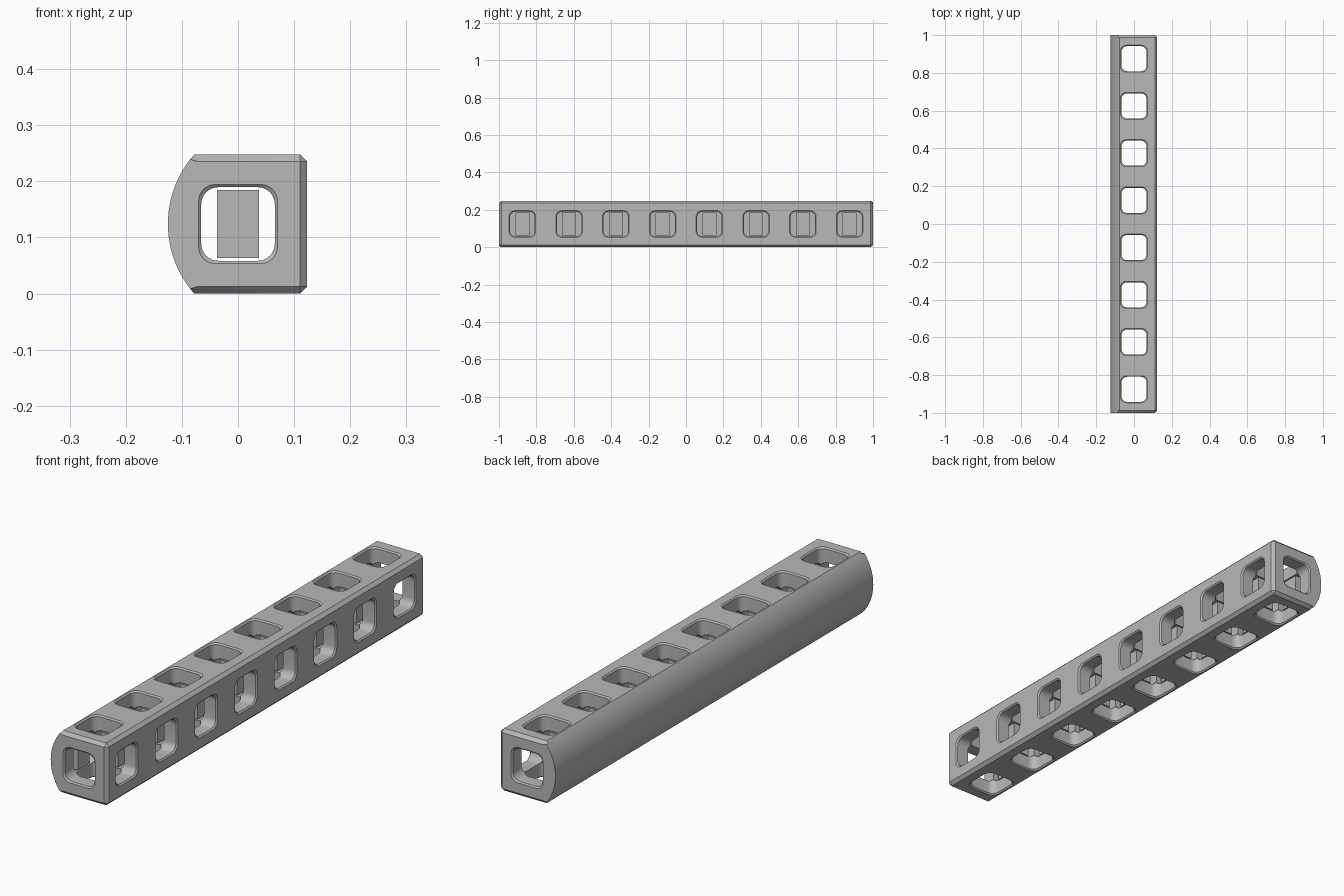
import bpy, bmesh, math
from mathutils import Vector

if "Cube" in bpy.data.objects:
    bpy.data.objects.remove(bpy.data.objects["Cube"])

H = 0.248            # beam height
MID = H / 2
CELLS = [-0.875 + 0.25 * i for i in range(8)]

grey = bpy.data.materials.new("mid_grey")
grey.diffuse_color = (0.48, 0.48, 0.48, 1)
grey.use_nodes = True
grey.node_tree.nodes["Principled BSDF"].inputs["Base Color"].default_value = grey.diffuse_color


def make_object(name, bm):
    bmesh.ops.recalc_face_normals(bm, faces=bm.faces)
    mesh = bpy.data.meshes.new(name)
    bm.to_mesh(mesh)
    bm.free()
    mesh.materials.append(grey)
    ob = bpy.data.objects.new(name, mesh)
    bpy.context.collection.objects.link(ob)
    return ob


def loft(bm, rings):
    """Skin a list of point rings and cap both ends."""
    loops = [[bm.verts.new(p) for p in ring] for ring in rings]
    n = len(loops[0])
    for a, b in zip(loops, loops[1:]):
        for i in range(n):
            bm.faces.new((a[i], a[(i + 1) % n], b[(i + 1) % n], b[i]))
    bm.faces.new(loops[0])
    bm.faces.new(loops[-1])


def rounded_square(half, r=0.03, steps=6):
    pts = []
    for q in range(4):
        cx, cy = [(1, 1), (-1, 1), (-1, -1), (1, -1)][q]
        for s in range(steps + 1):
            a = math.radians(90 * q + 90 * s / steps)
            pts.append((cx * (half - r) + r * math.cos(a),
                        cy * (half - r) + r * math.sin(a)))
    return pts


def tube(bm, axis, centre, stations):
    """Rounded square tube along an axis; stations are (position, half width)."""
    rings = []
    for t, half in stations:
        ring = []
        for u, v in rounded_square(half):
            p = [u, v]
            p.insert(axis, t)
            ring.append(Vector(p) + Vector(centre))
        rings.append(ring)
    loft(bm, rings)


def flared(lo, hi, half, flare_lo=True):
    """Stations with a small chamfer where the tube leaves the body."""
    d, e = 0.005, 0.003
    start = [(lo - e, half + d + e), (lo + d, half)] if flare_lo else [(lo, half)]
    return start + [(hi - d, half), (hi + e, half + d + e)]


# Beam body: flat on three sides, bowed on the left
radius = 0.187
cx = -0.125 + radius
span = math.asin(MID / radius)
profile = [(0.123, 0), (0.123, H)]
for i in range(25):
    a = span - 2 * span * i / 24
    profile.append((cx - radius * math.cos(a), MID + radius * math.sin(a)))
bm = bmesh.new()
loft(bm, [[(x, y, z) for x, z in profile] for y in (-1, 1)])

# Chamfered ends and right-hand long edges
edges = []
for e in bm.edges:
    a, b = (v.co for v in e.verts)
    if abs(a.y - b.y) < 1e-4 or (a.x > 0.12 and b.x > 0.12):
        edges.append(e)
bmesh.ops.bevel(bm, geom=edges, offset=0.0125, offset_type='OFFSET',
                segments=1, profile=0.5, affect='EDGES')
beam = make_object("beam_body", bm)

# Hole cutters: vertical, sideways (closed on the left) and lengthwise
vertical, sideways, lengthwise = bmesh.new(), bmesh.new(), bmesh.new()
for y in CELLS:
    tube(vertical, 2, (0, y, 0), flared(0, H, 0.0665))
    tube(sideways, 0, (0, y, MID), flared(-0.09, 0.123, 0.066, False))
tube(lengthwise, 1, (0, 0, MID), flared(-1, 1, 0.0655))

bpy.context.view_layer.objects.active = beam
for name, cut in (("vertical_cutter", vertical), ("sideways_cutter", sideways),
                  ("lengthwise_cutter", lengthwise)):
    cutter = make_object(name, cut)
    cutter.hide_render = True
    mod = beam.modifiers.new(name, 'BOOLEAN')
    mod.operation = 'DIFFERENCE'
    mod.solver = 'EXACT'
    mod.object = cutter
    bpy.ops.object.modifier_apply(modifier=name)
    bpy.data.objects.remove(cutter)


def boxes(name, items):
    bm = bmesh.new()
    for centre, size in items:
        verts = bmesh.ops.create_cube(bm, size=1)["verts"]
        for v in verts:
            v.co = Vector(c + s * k for c, s, k in zip(centre, size, v.co))
    return make_object(name, bm)


# Inner pillars between neighbouring holes, and pads on the closed wall
boxes("divider_pillars", [((0, y + 0.125, MID), (0.074, 0.116, 0.122))
                          for y in CELLS[:-1]])
boxes("wall_pads", [((-0.0805, y, MID), (0.027, 0.074, 0.122)) for y in CELLS])

# Smooth the curved side and hole corners, keep chamfers crisp
bpy.ops.object.select_all(action='DESELECT')
beam.select_set(True)
bpy.context.view_layer.objects.active = beam
bpy.ops.object.shade_smooth_by_angle(angle=math.radians(25))
